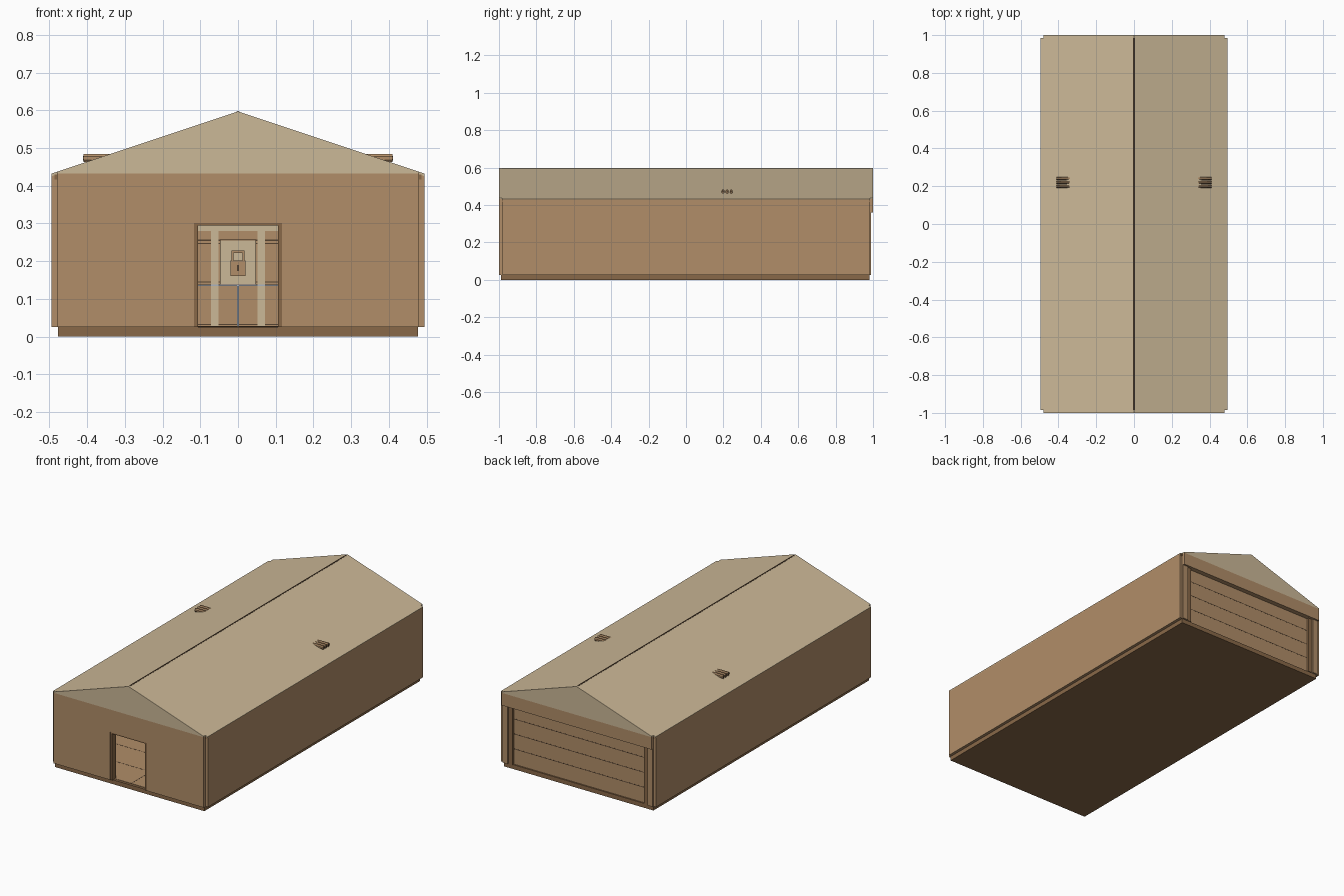
import bpy, math

if "Cube" in bpy.data.objects:
    bpy.data.objects.remove(bpy.data.objects["Cube"])


def material(name, rgb):
    m = bpy.data.materials.new(name)
    m.diffuse_color = (*rgb, 1)
    m.use_nodes = True
    m.node_tree.nodes["Principled BSDF"].inputs["Base Color"].default_value = m.diffuse_color
    return m


BROWN = material("wall brown", (0.44, 0.27, 0.14))
TAN = material("roof tan", (0.60, 0.48, 0.31))
DARK = material("dark brown", (0.25, 0.14, 0.065))
SEAM = material("seam brown", (0.09, 0.055, 0.03))
PALE = material("pale grey blue", (0.40, 0.45, 0.52))


def prism(name, outline, y0, y1, mat):
    """Extrude an x-z outline from y0 to y1."""
    n = len(outline)
    verts = [(x, y, z) for y in (y0, y1) for x, z in outline]
    faces = [list(range(n)), list(range(2 * n - 1, n - 1, -1))]
    faces += [[i, i + n, (i + 1) % n + n, (i + 1) % n] for i in range(n)]
    mesh = bpy.data.meshes.new(name)
    mesh.from_pydata(verts, [], faces)
    mesh.materials.append(mat)
    ob = bpy.data.objects.new(name, mesh)
    bpy.context.collection.objects.link(ob)
    # consistent outward normals
    import bmesh
    bm = bmesh.new()
    bm.from_mesh(mesh)
    bmesh.ops.recalc_face_normals(bm, faces=bm.faces)
    bm.to_mesh(mesh)
    bm.free()
    return ob


def box(name, x0, x1, y0, y1, z0, z1, mat):
    return prism(name, [(x0, z0), (x1, z0), (x1, z1), (x0, z1)], y0, y1, mat)


def notched(half, top, door_half, door_top):
    """Wall outline with a doorway cut into its lower edge."""
    return [(-half, FLOOR), (-door_half, FLOOR), (-door_half, door_top),
            (door_half, door_top), (door_half, FLOOR), (half, FLOOR),
            (half, top), (-half, top)]


FLOOR, EAVE, RIDGE = 0.025, 0.432, 0.597

# Base slab and floor
box("base_slab", -0.478, 0.478, -0.99, 0.98, 0, FLOOR, DARK)
box("floor", -0.478, 0.478, -0.975, 0.97, FLOOR, FLOOR + 0.002, BROWN)
box("floor_centre_seam", -0.0015, 0.0015, -0.975, 0, 0.026, 0.0275, SEAM)
for i in range(5):
    y = -0.8 + i * 0.18
    box("floor_cross_seam", -0.478, 0.478, y, y + 0.003, 0.026, 0.0275, SEAM)

# Side walls, with dark corner trims tucked under the eaves
for s in (-1, 1):
    a, b = sorted((s * 0.478, s * 0.495))
    box("side_wall", a, b, -0.982, 0.982, FLOOR, EAVE - 0.002, BROWN)
    a, b = sorted((s * 0.478, s * 0.487))
    for y in (-0.984, 0.982):
        box("eave_trim", a, b, y, y + 0.002, EAVE - 0.015, EAVE - 0.002, DARK)

# Front wall with doorway, back wall with wide garage opening
prism("front_wall", notched(0.48, EAVE, 0.117, 0.301), -1, -0.98, BROWN)
prism("back_wall", notched(0.48, 0.365, 0.447, 0.36), 0.965, 0.99, BROWN)
box("back_lintel", -0.48, 0.48, 0.965, 1, 0.36, EAVE, BROWN)

# Gables and roof slabs
gable = [(-0.48, EAVE), (0.48, EAVE), (0.478, EAVE + 0.001),
         (0, RIDGE - 0.006), (-0.478, EAVE + 0.001)]
prism("front_gable", gable, -1, -0.98, TAN)
prism("back_gable", gable, 0.98, 1, TAN)
for s in (-1, 1):
    slab = [(0, RIDGE - 0.007), (0, RIDGE), (s * 0.495, EAVE),
            (s * 0.495, EAVE - 0.007)]
    prism("roof_slope", slab, -0.984, 0.984, TAN)
    # narrow raised verge on both ends
    verge = [(0, RIDGE - 0.008), (0, RIDGE), (s * 0.48, EAVE + 0.005),
             (s * 0.48, EAVE - 0.003)]
    prism("front_verge", verge, -1, -0.984, TAN)
    prism("back_verge", verge, 0.984, 1, TAN)
prism("ridge_seam", [(-0.004, RIDGE - 0.003), (0.004, RIDGE - 0.003),
                     (0.004, RIDGE - 0.0005), (0, RIDGE + 0.0008),
                     (-0.004, RIDGE - 0.0005)], -0.985, 0.985, SEAM)

# Front door frame
for s in (-1, 1):
    a, b = sorted((s * 0.106, s * 0.117))
    box("door_jamb", a, b, -0.9995, -0.965, FLOOR, 0.301, DARK)
box("door_head", -0.106, 0.106, -0.9995, -0.965, 0.295, 0.301, DARK)

# Sectional garage door with tracks
box("garage_door", -0.447, 0.447, 0.955, 0.972, FLOOR, 0.37, BROWN)
for i in range(1, 4):
    z = FLOOR + i * 0.0865
    box("garage_door_seam", -0.42, 0.42, 0.972, 0.9725, z, z + 0.004, SEAM)
for s in (-1, 1):
    a, b = sorted((s * 0.42, s * 0.445))
    box("garage_track", a, b, 0.972, 0.984, FLOOR, 0.36, DARK)

# Roof vents: three short eight-sided pipes on each slope
for s in (-1, 1):
    for y in (0.198, 0.22, 0.242):
        for name, r, x0, x1, mat in (("vent_pipe", 1, 0.34, 0.41, BROWN),
                                     ("vent_mouth", 0.6, 0.41, 0.4105, SEAM)):
            ring = [(r * 0.0085 * math.cos(math.tau * (k + 0.5) / 8),
                     0.473 + r * 0.0115 * math.sin(math.tau * (k + 0.5) / 8))
                    for k in range(8)]
            ob = prism(name, ring, x0, x1, mat)
            ob.rotation_euler.z = -s * math.pi / 2
            ob.location.y = y

# Strapped crate inside, with a lock plate on its front
CY = 0.1
box("crate_body", -0.25, 0.25, CY, CY + 0.35, FLOOR, 0.28, BROWN)
box("crate_lid", -0.25, 0.25, CY, CY + 0.35, 0.28, 0.31, TAN)
for z in (0.030, 0.143, 0.245, 0.254):
    box("crate_seam", -0.25, 0.25, CY - 0.001, CY, z, z + 0.003, SEAM)
for s in (-1, 1):
    a, b = sorted((s * 0.052, s * 0.072))
    box("crate_strap", a, b, CY - 0.003, CY, FLOOR, 0.28, TAN)
box("crate_cross_wire", -0.106, 0.106, CY - 0.005, CY, 0.134, 0.138, PALE)
box("crate_upright_wire", -0.002, 0.002, CY - 0.005, CY, FLOOR, 0.136, PALE)
box("lock_plate_edge", -0.048, 0.048, CY - 0.006, CY, 0.138, 0.257, DARK)
box("lock_plate", -0.046, 0.046, CY - 0.008, CY, 0.140, 0.255, TAN)
box("lock_body", -0.020, 0.020, CY - 0.012, CY - 0.007, 0.160, 0.202, BROWN)
box("lock_keyhole", -0.003, 0.003, CY - 0.013, CY - 0.012, 0.174, 0.190, SEAM)
prism("lock_shackle", [(-0.017, 0.202), (-0.012, 0.202), (-0.012, 0.222),
                       (0.012, 0.222), (0.012, 0.202), (0.017, 0.202),
                       (0.017, 0.228), (-0.017, 0.228)],
      CY - 0.012, CY - 0.007, BROWN)
